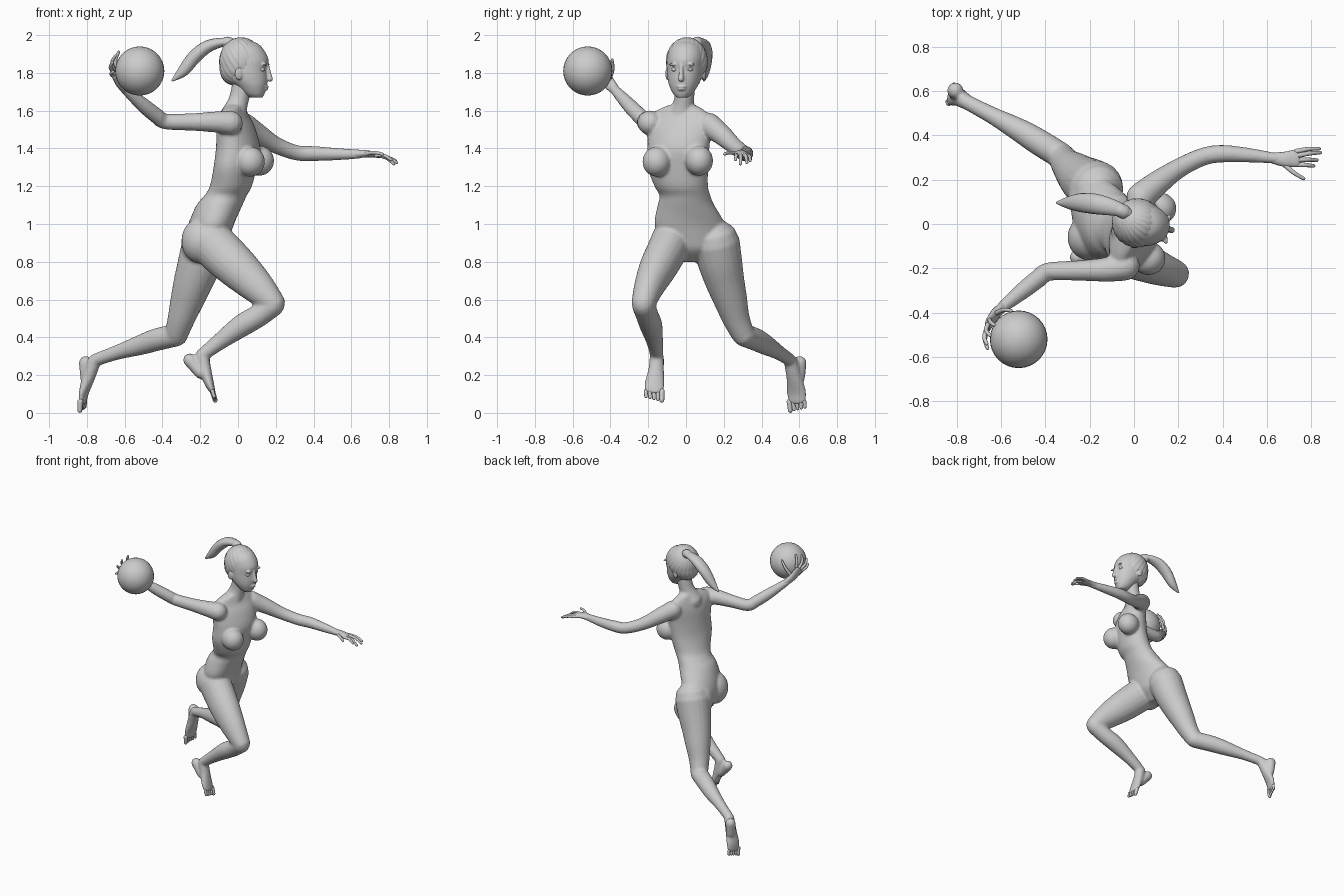
import bpy, bmesh, math
from mathutils import Vector, Matrix

TAU = 2 * math.pi


def finish(bm, name, voxel=0, smooth=0):
    bmesh.ops.recalc_face_normals(bm, faces=bm.faces)
    me = bpy.data.meshes.new(name)
    bm.to_mesh(me)
    bm.free()
    for p in me.polygons:
        p.use_smooth = True
    ob = bpy.data.objects.new(name, me)
    bpy.context.collection.objects.link(ob)
    if voxel:
        r = ob.modifiers.new("blend", 'REMESH')
        r.mode, r.voxel_size, r.use_smooth_shade = 'VOXEL', voxel, True
    if smooth:
        s = ob.modifiers.new("soften", 'SMOOTH')
        s.factor, s.iterations = 0.5, smooth
    return ob


def loft(bm, rings, n=20):
    """Skin rings given as (centre, side axis, depth axis)."""
    loops = [[bm.verts.new(c + s * math.cos(TAU * i / n) + u * math.sin(TAU * i / n))
              for i in range(n)] for c, s, u in rings]
    for a, b in zip(loops, loops[1:]):
        for i in range(n):
            j = (i + 1) % n
            bm.faces.new((a[i], a[j], b[j], b[i]))
    bm.faces.new(loops[0])
    bm.faces.new(loops[-1])


def spline(rows, steps=4):
    rows = [Vector(r) for r in rows]
    out = []
    for i in range(len(rows) - 1):
        p0, p1, p2, p3 = rows[max(i - 1, 0)], rows[i], rows[i + 1], rows[min(i + 2, len(rows) - 1)]
        for k in range(steps):
            t = k / steps
            out.append(0.5 * (2 * p1 + (p2 - p0) * t + (2 * p0 - 5 * p1 + 4 * p2 - p3) * t * t
                              + (3 * p1 - p0 - 3 * p2 + p3) * t ** 3))
    return out + [rows[-1]]


def tube(bm, pts, side=(0, 1, 0), n=16):
    """Round-ended limb through (x, y, z, half width[, half depth])."""
    rows = spline([p if len(p) == 5 else (*p, p[3]) for p in pts])
    pos = [Vector(r[:3]) for r in rows]
    rings = []
    for i, r in enumerate(rows):
        t = (pos[min(i + 1, len(pos) - 1)] - pos[max(i - 1, 0)]).normalized()
        s = Vector(side)
        s = (s - t * s.dot(t)).normalized()
        rings.append((pos[i], s * r[3], t.cross(s) * r[4], t))

    def cap(ring, sign):
        c, s, u, t = ring
        r = min(s.length, u.length)
        return [(c + sign * t * r * math.sin(a), s * math.cos(a), u * math.cos(a))
                for a in (0.5, 1.0, 1.45)]
    loft(bm, cap(rings[0], -1)[::-1] + [r[:3] for r in rings] + cap(rings[-1], 1), n)


def stack(bm, rows, n=32):
    """Horizontal sections (z, x, y, half depth, half width, yaw)."""
    rings = []
    for z, x, y, rx, ry, yaw in spline(rows):
        m = Matrix.Rotation(math.radians(yaw), 3, 'Z')
        rings.append((Vector((x, y, z)), m @ Vector((rx, 0, 0)), m @ Vector((0, ry, 0))))
    loft(bm, rings, n)


def ball(bm, c, r, yaw=0, seg=24):
    m = Matrix.Translation(c) @ Matrix.Rotation(math.radians(yaw), 4, 'Z') @ Matrix.Diagonal((*r, 1))
    bmesh.ops.create_uvsphere(bm, u_segments=seg, v_segments=seg // 2, radius=1, matrix=m)


# Torso, limbs and feet blended into one skin
bm = bmesh.new()
stack(bm, [(.80, -.19, .02, .05, .05, 10), (.86, -.175, .05, .10, .15, 10),
           (.92, -.165, .04, .115, .18, 10), (1.0, -.142, .02, .12, .188, 8),
           (1.1, -.098, .0, .122, .15, 0), (1.15, -.066, -.005, .112, .135, -5),
           (1.2, -.038, -.025, .11, .143, -12), (1.3, -.015, -.043, .108, .165, -18),
           (1.4, .0, -.04, .108, .17, -20), (1.5, -.01, -.035, .09, .175, -20),
           (1.56, -.02, -.032, .068, .17, -20), (1.6, -.02, -.028, .054, .135, -18),
           (1.63, -.015, -.02, .048, .07, -15)])
ball(bm, (.065, -.155, 1.33), (.078, .076, .08))
ball(bm, (.112, .07, 1.335), (.08, .074, .08))
ball(bm, (-.2, -.06, .91), (.1, .105, .12))
ball(bm, (-.2, .12, .89), (.1, .11, .12))
tube(bm, [(-.03, -.03, 1.56, .075), (-.005, -.015, 1.63, .057), (.01, -.008, 1.68, .053),
          (.03, -.005, 1.77, .056)])
# Right leg (lifted) and left leg (trailing)
tube(bm, [(-.15, -.075, .91, .11, .12), (-.09, -.105, .85, .105, .12), (.0, -.15, .765, .098, .112),
          (.1, -.195, .67, .08, .092), (.185, -.225, .582, .064, .066)], n=20)
tube(bm, [(.185, -.225, .572, .062), (.11, -.205, .515, .06), (.02, -.185, .462, .06),
          (-.1, -.165, .375, .044), (-.19, -.155, .305, .035)], n=20)
tube(bm, [(-.17, .16, .9, .125), (-.2, .18, .8, .118), (-.235, .205, .7, .105),
          (-.268, .235, .6, .09), (-.3, .265, .5, .073), (-.325, .3, .42, .062)], n=20)
tube(bm, [(-.325, .305, .412, .06), (-.43, .37, .388, .06), (-.52, .425, .358, .053),
          (-.64, .49, .32, .039), (-.755, .55, .28, .034)], n=20)
# Feet
tube(bm, [(-.19, -.155, .305, .036), (-.175, -.158, .23, .042, .034), (-.15, -.167, .15, .054, .024),
          (-.135, -.17, .115, .05, .016)])
tube(bm, [(-.255, -.15, .28, .036), (-.2, -.158, .21, .038, .03)])
tube(bm, [(-.76, .553, .275, .036), (-.79, .572, .19, .042, .034), (-.815, .585, .11, .054, .023),
          (-.822, .587, .06, .05, .016)], side=(.3, .95, 0))
tube(bm, [(-.806, .602, .265, .037), (-.806, .594, .18, .036, .028)], side=(.3, .95, 0))
# Arms
tube(bm, [(-.04, -.19, 1.535, .066), (-.12, -.205, 1.54, .056), (-.25, -.21, 1.54, .046),
          (-.385, -.215, 1.543, .042), (-.43, -.245, 1.572, .042), (-.5, -.3, 1.628, .039),
          (-.605, -.385, 1.72, .025)])
tube(bm, [(.03, .12, 1.525, .066), (.1, .18, 1.48, .057), (.2, .25, 1.418, .045),
          (.31, .303, 1.377, .041), (.4, .317, 1.373, .04), (.52, .31, 1.37, .033),
          (.65, .295, 1.37, .024)], side=(0, 0, 1))
finish(bm, "body", .008, 8)

# Toes
bm = bmesh.new()
for base, side, fall in (((-.135, -.17, .115), (0, 1, 0), (.014, 0, -.048)),
                         ((-.822, .587, .06), (.3, .95, 0), (-.003, .005, -.047))):
    inner = 1 if base[1] < 0 else -1
    for i in range(5):
        k = (i - 2) * -.021 * inner
        b = Vector(base) + Vector(side) * k
        tip = b + Vector(fall) * (1 - .1 * i)
        r = .015 if i == 0 else .0105
        tube(bm, [(*b, r), (*tip, r * .85)], side=side, n=10)
finish(bm, "toes")


def hand(name, palm, side, fingers):
    bm = bmesh.new()
    tube(bm, palm, side=side)
    for f in fingers:
        tube(bm, [(*p, .0115 - .0018 * i) for i, p in enumerate(f)], side=(.1, .3, .9), n=10)
    finish(bm, name)


# Left hand reaching forward, right hand wrapped behind the ball
hand("left_hand", [(.63, .297, 1.37, .026, .022), (.68, .292, 1.372, .034, .019),
                   (.735, .297, 1.365, .04, .013)], (0, 1, -.1),
     [[(.73, .327, 1.362), (.785, .338, 1.355), (.835, .34, 1.335)],
      [(.735, .308, 1.366), (.79, .318, 1.355), (.84, .322, 1.325)],
      [(.735, .288, 1.366), (.785, .29, 1.35), (.825, .288, 1.318)],
      [(.73, .268, 1.364), (.775, .266, 1.362), (.81, .262, 1.34)],
      [(.67, .275, 1.37), (.72, .232, 1.378), (.765, .205, 1.37)]])
hand("right_hand", [(-.595, -.377, 1.712, .026, .022), (-.63, -.412, 1.75, .034, .02),
                    (-.658, -.455, 1.8, .042, .014)], (0, .75, .66),
     [[(-.65, -.435, 1.83), (-.648, -.442, 1.87), (-.632, -.455, 1.91)],
      [(-.66, -.455, 1.82), (-.667, -.48, 1.855), (-.65, -.502, 1.89)],
      [(-.663, -.468, 1.805), (-.675, -.51, 1.83), (-.664, -.54, 1.855)],
      [(-.66, -.47, 1.785), (-.672, -.52, 1.795), (-.661, -.56, 1.805)],
      [(-.625, -.405, 1.765), (-.59, -.388, 1.82), (-.555, -.391, 1.868)]])

# Ball
bm = bmesh.new()
ball(bm, (-.52, -.52, 1.81), (.13, .13, .13), seg=32)
finish(bm, "ball")

# Head with nose, brow, lips and ears
bm = bmesh.new()
stack(bm, [(1.67, .095, -.02, .035, .03, -8), (1.69, .085, -.017, .056, .052, -8),
           (1.73, .07, -.013, .083, .075, -8), (1.77, .048, -.008, .11, .089, -8),
           (1.82, .04, -.004, .116, .096, -8), (1.87, .034, 0, .128, .098, -8),
           (1.92, .026, .002, .113, .09, -8), (1.955, .02, .004, .085, .065, -8),
           (1.975, .02, .004, .03, .03, -8)])
tube(bm, [(.155, -.024, 1.84, .01), (.163, -.026, 1.8, .012), (.17, -.027, 1.768, .015)], n=12)
ball(bm, (.145, -.024, 1.727), (.018, .027, .007), -8)
ball(bm, (.144, -.024, 1.714), (.017, .022, .008), -8)
ball(bm, (.118, -.022, 1.683), (.018, .02, .015), -8)
for sy in (-1, 1):
    ball(bm, (.145 + .006 * sy, -.022 + .042 * sy, 1.845), (.013, .028, .008), -8 - 22 * sy)
    ball(bm, (.015 + .01 * sy, -.001 + .096 * sy, 1.795), (.022, .012, .034), -12 * sy)
finish(bm, "head", .005, 3)

# Eyes
bm = bmesh.new()
for sy in (-1, 1):
    ball(bm, (.134 + .006 * sy, -.021 + .04 * sy, 1.818), (.016, .018, .011), -8, 16)
finish(bm, "eyes")

# Hair cap, combed in ridges toward the ponytail root
bm = bmesh.new()
bmesh.ops.create_uvsphere(bm, u_segments=96, v_segments=32, radius=1)
turn = Vector((0, 0, 1)).rotation_difference(Vector((-.55, .3, .75)).normalized()).to_matrix()
for v in bm.verts:
    a = math.atan2(v.co.y, v.co.x)
    ridge = 1 + .014 * math.sin(24 * a) * (1 - v.co.z ** 2)
    d = turn @ (v.co * ridge)
    low = max(0, -d.z - .2)
    v.co = Vector((.015 + d.x * .114 - low * .03, .005 + d.y * .11, 1.86 + d.z * .128))
finish(bm, "hair")

# Ponytail and its band
bm = bmesh.new()
tube(bm, [(-.03, .05, 1.955, .025), (-.08, .07, 1.962, .034, .024), (-.16, .088, 1.94, .045, .033),
          (-.23, .096, 1.885, .044, .036), (-.29, .096, 1.81, .03, .03), (-.345, .096, 1.762, .007)])
finish(bm, "ponytail")
bm = bmesh.new()
tube(bm, [(-.045, .055, 1.957, .032), (-.06, .062, 1.96, .032)])
finish(bm, "hair_band")
